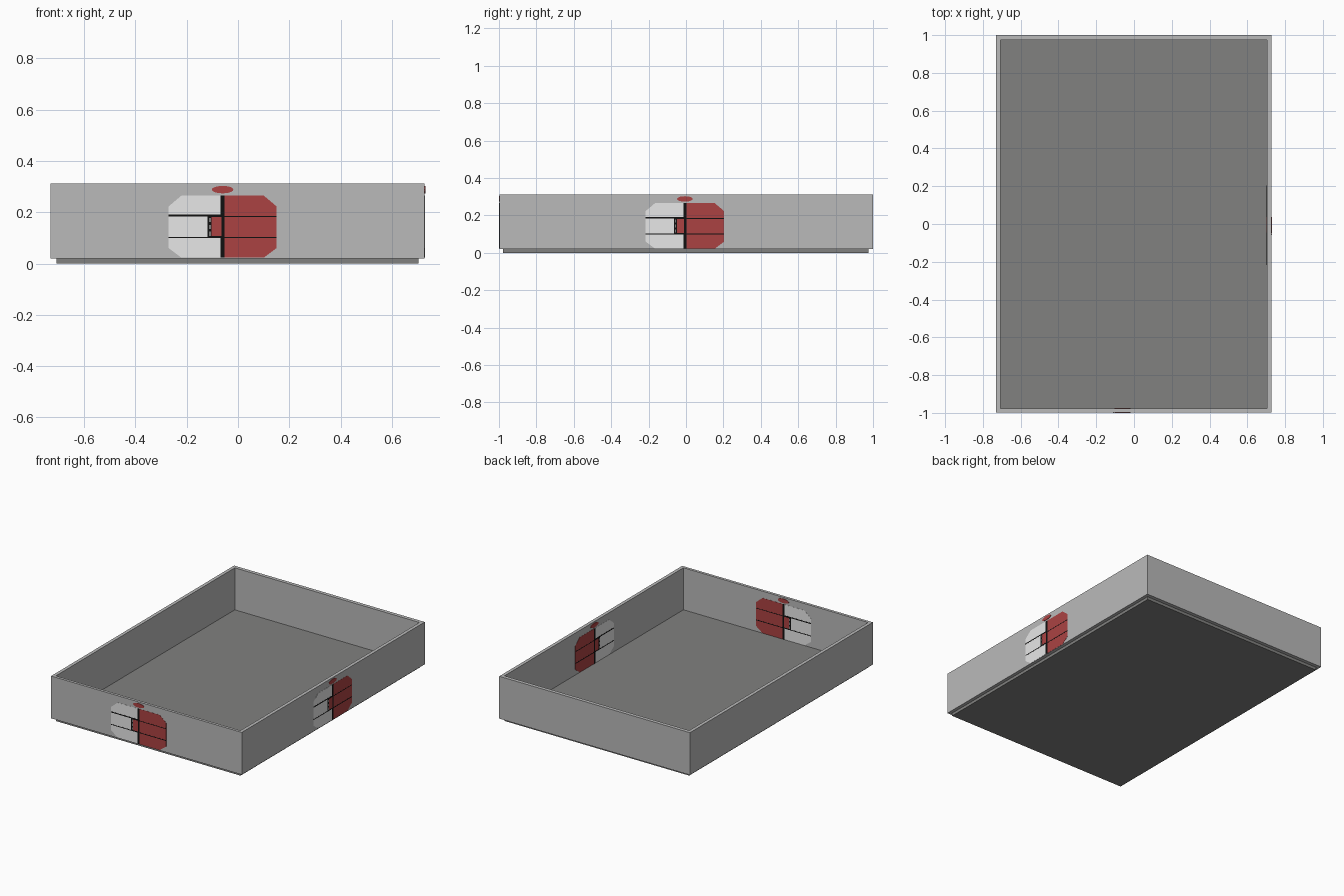
import bpy, bmesh, math

if "Cube" in bpy.data.objects:
    bpy.data.objects.remove(bpy.data.objects["Cube"])


def material(name, rgb):
    m = bpy.data.materials.new(name)
    m.diffuse_color = (*rgb, 1)
    m.use_nodes = True
    m.node_tree.nodes["Principled BSDF"].inputs["Base Color"].default_value = m.diffuse_color
    return m


WALL = material("wall_grey", (0.49, 0.49, 0.49))
BASE = material("base_dark_grey", (0.22, 0.22, 0.215))
RED = material("red", (0.41, 0.055, 0.055))
WHITE = material("off_white", (0.8, 0.8, 0.8))
BLACK = material("black", (0.005, 0.005, 0.005))


def finish(name, bm, mat):
    bmesh.ops.recalc_face_normals(bm, faces=bm.faces)
    me = bpy.data.meshes.new(name)
    bm.to_mesh(me)
    bm.free()
    me.materials.append(mat)
    ob = bpy.data.objects.new(name, me)
    bpy.context.collection.objects.link(ob)
    return ob


def prism(bm, low, high):
    """Closed prism between two matching loops of points."""
    a = [bm.verts.new(p) for p in low]
    b = [bm.verts.new(p) for p in high]
    bm.faces.new(a)
    bm.faces.new(b)
    for i in range(len(a)):
        j = (i + 1) % len(a)
        bm.faces.new((a[i], a[j], b[j], b[i]))


def rect(x0, x1, y0, y1):
    return [(x0, y0), (x1, y0), (x1, y1), (x0, y1)]


# Tray: wall ring and slightly smaller base plate forming the floor
OUT = rect(-0.73, 0.727, -0.997, 1.0)
INN = rect(-0.707, 0.704, -0.978, 0.975)
Z0, Z1 = 0.02, 0.312

bm = bmesh.new()
loops = [[bm.verts.new((x, y, z)) for x, y in pts]
         for pts, z in ((OUT, Z0), (OUT, Z1), (INN, Z1), (INN, Z0))]
for k in range(4):
    a, b = loops[k], loops[(k + 1) % 4]
    for i in range(4):
        j = (i + 1) % 4
        bm.faces.new((a[i], a[j], b[j], b[i]))
finish("tray_walls", bm, WALL)

bm = bmesh.new()
prism(bm, [(x, y, 0) for x, y in INN], [(x, y, 0.022) for x, y in INN])
finish("base_plate", bm, BASE)

# Emblem outlines in wall coordinates: u along the wall, z up
half = [(0, 0.0225), (0.16, 0.0225), (0.21, 0.06), (0.21, 0.223), (0.16, 0.265), (0, 0.265)]
oval = [(0.042 * math.cos(t), 0.288 + 0.0145 * math.sin(t))
        for t in (2 * math.pi * i / 20 for i in range(20))]
# name, material, raised height, outlines
PARTS = [
    ("red_half", RED, 0.001, [half]),
    ("white_half", WHITE, 0.001, [[(-u, z) for u, z in half]]),
    ("black_lines", BLACK, 0.0018, [
        rect(-0.008, 0.008, 0.0225, 0.265),
        rect(-0.21, -0.008, 0.184, 0.191), rect(-0.21, -0.008, 0.099, 0.104),
        rect(0.008, 0.21, 0.181, 0.185), rect(0.008, 0.21, 0.099, 0.104),
        rect(-0.059, -0.008, 0.104, 0.184)]),
    ("red_centre_panel", RED, 0.0025, [rect(-0.043, -0.004, 0.107, 0.181)]),
    ("white_ticks", WHITE, 0.0025,
     [rect(-0.051, -0.047, z, z + 0.016) for z in (0.108, 0.135, 0.162)]),
    ("red_oval", RED, 0.003, [oval]),
]


def emblem(prefix, place, surface, sign):
    """Thin plates raised from a wall surface; sign +1 outside, -1 inside."""
    for name, mat, h, outlines in PARTS:
        bm = bmesh.new()
        for pts in outlines:
            prism(bm, [place(u, z, surface - sign * 0.001) for u, z in pts],
                  [place(u, z, surface + sign * h) for u, z in pts])
        finish(prefix + "_" + name, bm, mat)


def on_front(u, z, d):
    return (u - 0.06, -d, z)


def on_right(u, z, d):
    return (d, u - 0.006, z)


# Emblems on both faces of the front and right walls
emblem("front_outer", on_front, 0.997, 1)
emblem("front_inner", on_front, 0.978, -1)
emblem("right_outer", on_right, 0.727, 1)
emblem("right_inner", on_right, 0.704, -1)
